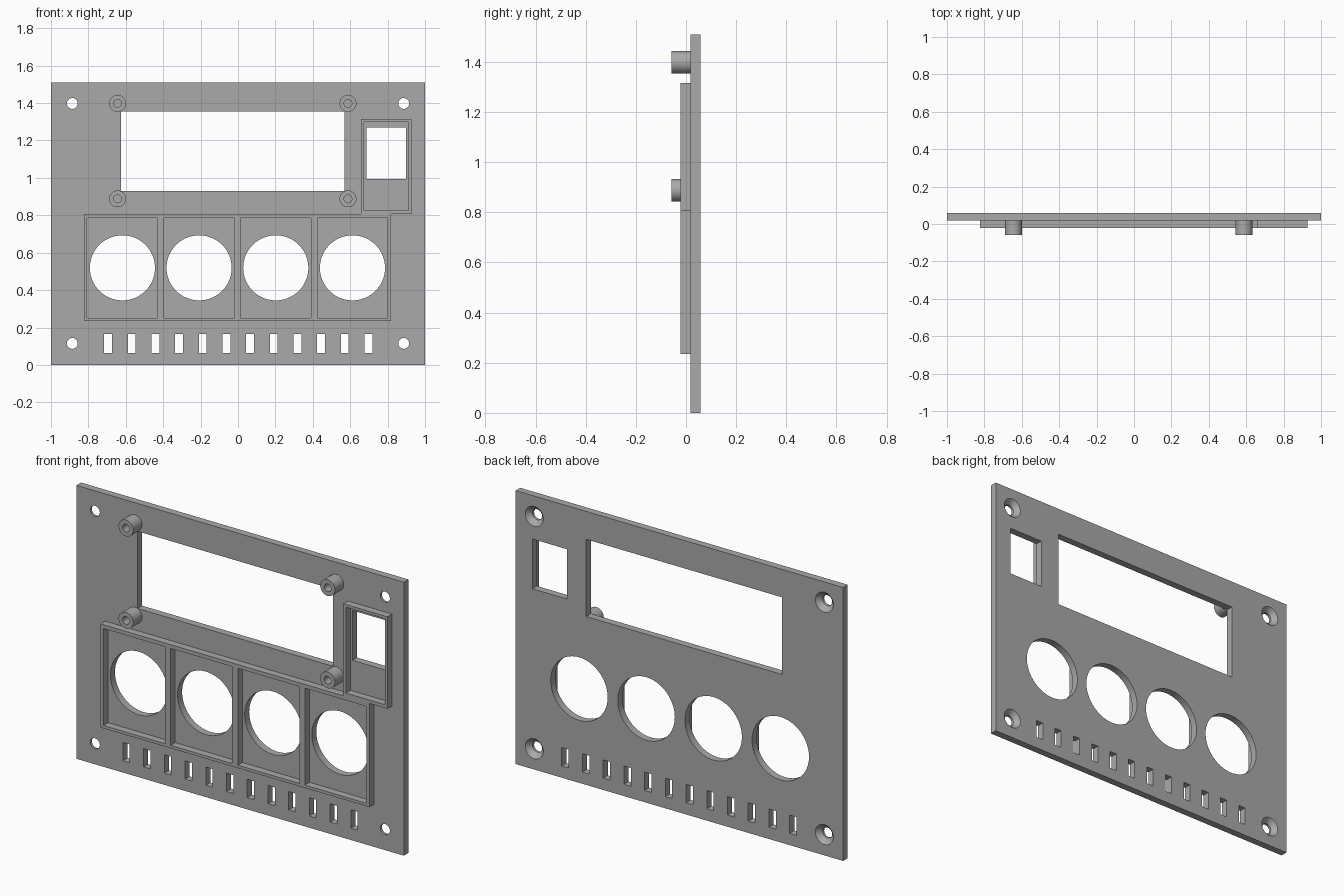
import bpy, bmesh, math

cube = bpy.data.objects.get("Cube")
if cube:
    bpy.data.objects.remove(cube, do_unlink=True)

# Depth levels, front to back
POST_Y, FRAME_Y, FACE_Y, BACK_Y = -0.058, -0.022, 0.018, 0.058
CUT = 0.02  # overshoot of cutters

grey = bpy.data.materials.new("grey plastic")
grey.use_nodes = True
colour = (0.4, 0.4, 0.4, 1)
grey.diffuse_color = colour
grey.node_tree.nodes["Principled BSDF"].inputs["Base Color"].default_value = colour


def prism(bm, outline, y0, y1):
    """Extrude an x-z outline from y0 to y1."""
    face = bm.faces.new([bm.verts.new((x, y0, z)) for x, z in outline])
    new = bmesh.ops.extrude_face_region(bm, geom=[face])["geom"]
    for v in new:
        if isinstance(v, bmesh.types.BMVert):
            v.co.y = y1


def box(bm, x0, x1, z0, z1, y0, y1):
    prism(bm, [(x0, z0), (x1, z0), (x1, z1), (x0, z1)], y0, y1)


def lathe(bm, x, z, profile, sides=48):
    """Stack rings of (radius, y) around a y axis and cap both ends."""
    rings = []
    for r, y in profile:
        angles = [2 * math.pi * i / sides for i in range(sides)]
        rings.append([bm.verts.new((x + r * math.cos(a), y, z + r * math.sin(a)))
                      for a in angles])
    for a, b in zip(rings, rings[1:]):
        for i in range(sides):
            j = (i + 1) % sides
            bm.faces.new((a[i], a[j], b[j], b[i]))
    bm.faces.new(rings[0])
    bm.faces.new(rings[-1])


def finish(bm, name):
    bmesh.ops.recalc_face_normals(bm, faces=bm.faces[:])
    mesh = bpy.data.meshes.new(name)
    bm.to_mesh(mesh)
    bm.free()
    mesh.materials.append(grey)
    obj = bpy.data.objects.new(name, mesh)
    bpy.context.collection.objects.link(obj)
    return obj


def carve(obj, cutter):
    mod = obj.modifiers.new("openings", "BOOLEAN")
    mod.operation, mod.solver, mod.object = "DIFFERENCE", "EXACT", cutter
    bpy.context.view_layer.objects.active = obj
    bpy.ops.object.modifier_apply(modifier=mod.name)
    bpy.data.objects.remove(cutter, do_unlink=True)


def smooth(obj):
    bpy.ops.object.select_all(action="DESELECT")
    obj.select_set(True)
    bpy.context.view_layer.objects.active = obj
    bpy.ops.object.shade_smooth_by_angle(angle=math.radians(30))


DIALS = [-0.618 + 0.41 * i for i in range(4)]

# Panel plate
bm = bmesh.new()
box(bm, -1, 1, 0, 1.51, FACE_Y, BACK_Y)
panel = finish(bm, "panel")

# Panel openings: display window, switch hole, dials, slots, screw holes
bm = bmesh.new()
near, far = FACE_Y - CUT, BACK_Y + CUT
box(bm, -0.626, 0.569, 0.93, 1.356, near, far)
box(bm, 0.687, 0.898, 0.995, 1.27, near, far)
for x in DIALS:
    lathe(bm, x, 0.519, [(0.174, near), (0.174, far)], 96)
for i in range(12):
    x = -0.695 + 0.1266 * i
    box(bm, x - 0.021, x + 0.021, 0.065, 0.166, near, far)
for x in (-0.886, 0.886):
    for z in (0.115, 1.398):
        lathe(bm, x, z, [(0.029, near), (0.029, BACK_Y - 0.026),
                         (0.055, BACK_Y), (0.055, far)])
carve(panel, finish(bm, "panel_cutter"))
smooth(panel)

# Raised frame: dial row with the switch frame on top
bm = bmesh.new()
prism(bm, [(-0.824, 0.235), (0.818, 0.235), (0.818, 0.807), (0.928, 0.807),
           (0.928, 1.315), (0.658, 1.315), (0.658, 0.807), (-0.824, 0.807)],
      FRAME_Y, FACE_Y)
frame = finish(bm, "dial_and_switch_frame")

bm = bmesh.new()
near, far = FRAME_Y - CUT, FACE_Y + CUT
for x in DIALS:
    box(bm, x - 0.188, x + 0.188, 0.251, 0.786, near, far)
box(bm, 0.674, 0.912, 0.826, 1.30, near, far)
carve(frame, finish(bm, "frame_cutter"))

# Display standoffs with blind screw holes
for side, x in (("right", -0.644), ("left", 0.588)):
    for level, z in (("lower", 0.888), ("upper", 1.398)):
        bm = bmesh.new()
        lathe(bm, x, z, [(0.045, FACE_Y), (0.045, POST_Y), (0.021, POST_Y),
                         (0.021, FACE_Y - 0.002)])
        smooth(finish(bm, f"standoff_{level}_{side}"))
